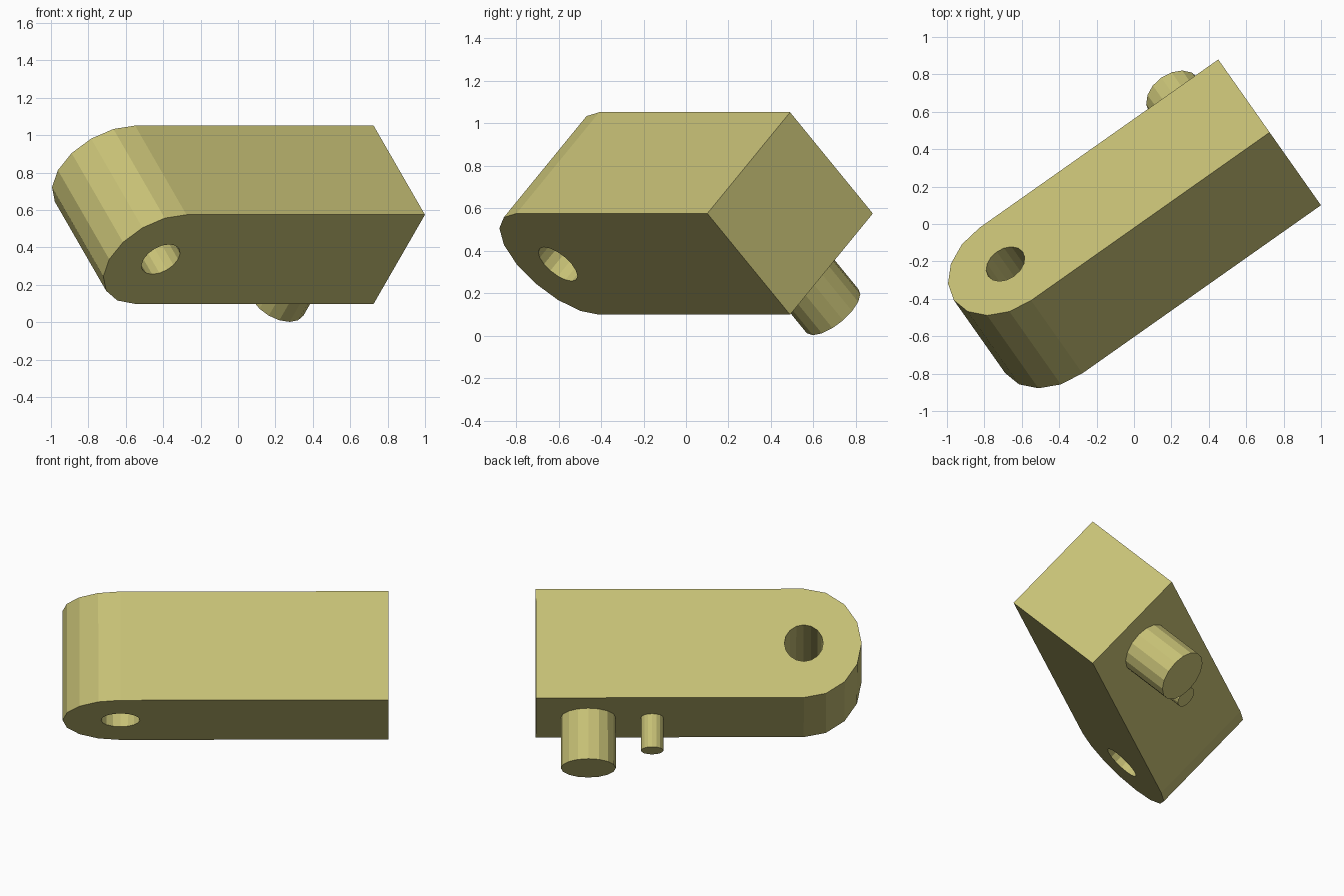
import bpy, bmesh
from math import pi, sin, cos
from mathutils import Matrix, Vector

if "Cube" in bpy.data.objects:
    bpy.data.objects.remove(bpy.data.objects["Cube"])

# Tilted frame: X to the rounded tip, Y away from the pegs, Z along the hole
h = Vector((0.576, -0.8174, 0)).normalized()
up = Vector((0, 0, 1))
ax = -Vector((-h.y, h.x, 0))
ay = (h + up).normalized()
az = (up - h).normalized()
R = 0.337          # half width, half depth and tip radius
LENGTH = 1.56      # square end to tip centre
origin = Vector((0.725, 0.49, 0.575)) + ax * LENGTH
FRAME = Matrix.Translation(origin) @ Matrix((ax, ay, az)).transposed().to_4x4()

mat = bpy.data.materials.new("olive_yellow")
mat.diffuse_color = (0.57, 0.53, 0.18, 1)
mat.use_nodes = True
mat.node_tree.nodes["Principled BSDF"].inputs["Base Color"].default_value = mat.diffuse_color


def finish(name, bm):
    bmesh.ops.recalc_face_normals(bm, faces=bm.faces)
    mesh = bpy.data.meshes.new(name)
    bm.to_mesh(mesh)
    bm.free()
    mesh.materials.append(mat)
    ob = bpy.data.objects.new(name, mesh)
    ob.matrix_world = FRAME
    bpy.context.collection.objects.link(ob)
    return ob


def cylinder(name, radius, depth, matrix):
    bm = bmesh.new()
    bmesh.ops.create_cone(bm, cap_ends=True, segments=16, radius1=radius,
                          radius2=radius, depth=depth, matrix=matrix)
    return finish(name, bm)


# Body: square end and half-round tip, extruded along the hole axis
bm = bmesh.new()
outline = [(-LENGTH, R), (-LENGTH, -R)]
outline += [(R * cos(a), R * sin(a)) for a in [-pi / 2 + i * pi / 8 for i in range(9)]]
face = bm.faces.new([bm.verts.new((x, y, -R)) for x, y in outline])
ext = bmesh.ops.extrude_face_region(bm, geom=[face])
bmesh.ops.translate(bm, vec=(0, 0, 2 * R),
                    verts=[v for v in ext["geom"] if isinstance(v, bmesh.types.BMVert)])
body = finish("arm_body", bm)

# Hole through the rounded tip
cutter = cylinder("hole_cutter", 0.113, 3 * R, Matrix.Identity(4))
cutter.hide_render = True
cutter.hide_set(True)
cutter.display_type = 'WIRE'
cut = body.modifiers.new("tip_hole", 'BOOLEAN')
cut.operation = 'DIFFERENCE'
cut.solver = 'EXACT'
cut.object = cutter

# Pegs on the lower back face
for name, x, radius, reach in (("large_peg", -1.255, 0.16, 0.313),
                               ("small_peg", -0.883, 0.065, 0.205)):
    place = Matrix.Translation((x, -R - reach / 2, 0)) @ Matrix.Rotation(pi / 2, 4, 'X')
    cylinder(name, radius, reach, place)
